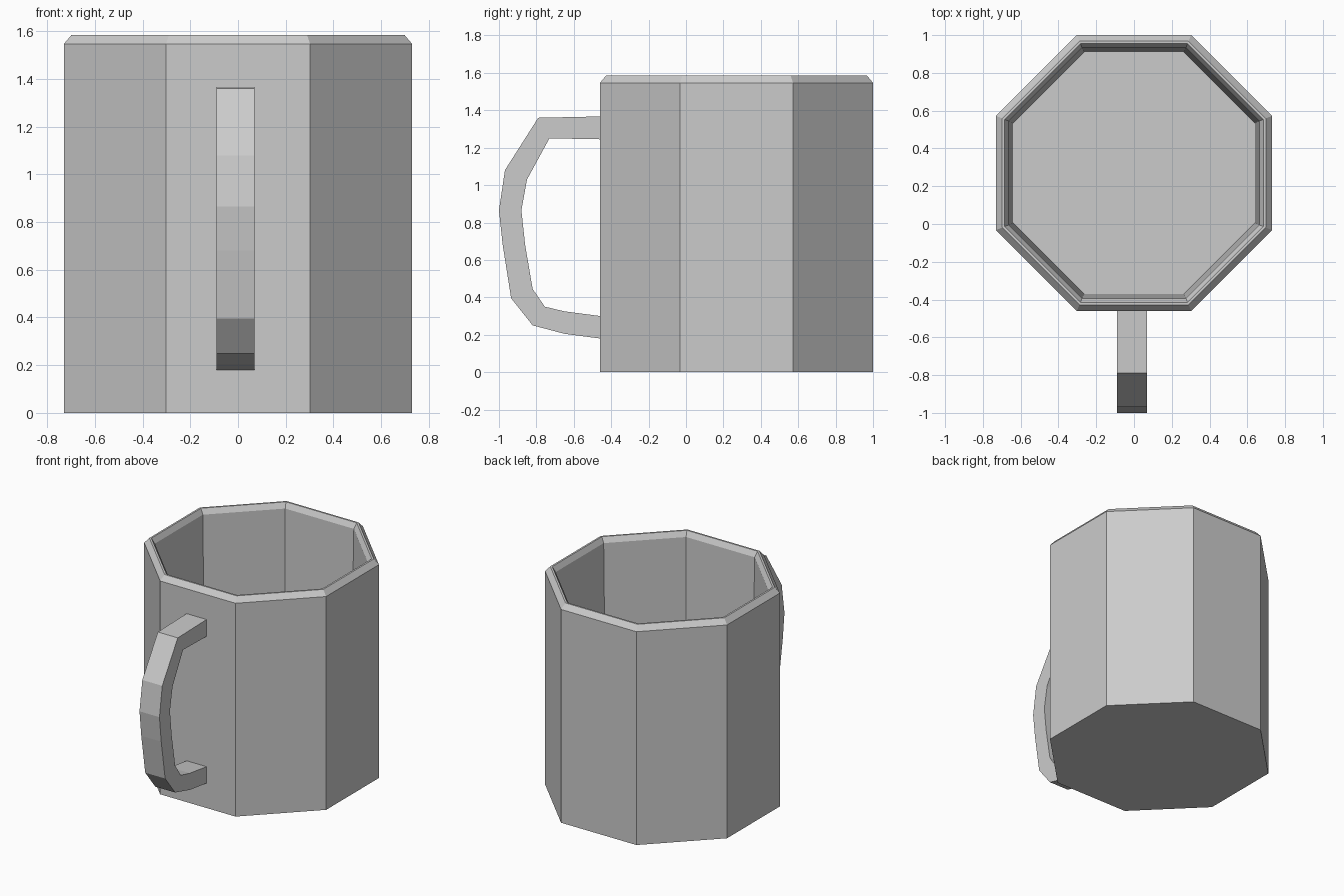
import bpy, bmesh, math

cube = bpy.data.objects.get("Cube")
if cube:
    bpy.data.objects.remove(cube)

grey = bpy.data.materials.new("plain grey")
grey.use_nodes = True
colour = (0.6, 0.6, 0.6, 1)
grey.diffuse_color = colour
grey.node_tree.nodes["Principled BSDF"].inputs["Base Color"].default_value = colour

CENTRE_Y = 0.27
SIDES = 8


def finish(bm, name):
    bmesh.ops.recalc_face_normals(bm, faces=bm.faces)
    mesh = bpy.data.meshes.new(name)
    bm.to_mesh(mesh)
    bm.free()
    mesh.materials.append(grey)
    obj = bpy.data.objects.new(name, mesh)
    bpy.context.collection.objects.link(obj)
    return obj


def ring(bm, apothem, z):
    r = apothem / math.cos(math.pi / SIDES)
    angles = [(i + 0.5) * 2 * math.pi / SIDES for i in range(SIDES)]
    return [bm.verts.new((r * math.cos(a), CENTRE_Y + r * math.sin(a), z)) for a in angles]


# Cup body: wall, bevelled rim, hollow inside and floor as stacked rings
bm = bmesh.new()
profile = [(0.73, 0), (0.73, 1.547), (0.698, 1.585), (0.685, 1.585),
           (0.664, 1.547), (0.64, 0.09)]
rings = [ring(bm, a, z) for a, z in profile]
for low, high in zip(rings, rings[1:]):
    for i in range(SIDES):
        j = (i + 1) % SIDES
        bm.faces.new((low[i], low[j], high[j], high[i]))
bm.faces.new(rings[0])
bm.faces.new(rings[-1])
finish(bm, "cup_body")

# Handle: side outline extruded across its width
outer = [(-0.46, 1.367), (-0.79, 1.36), (-0.968, 1.08), (-1, 0.865),
         (-0.98, 0.68), (-0.935, 0.395), (-0.82, 0.25), (-0.65, 0.205), (-0.46, 0.18)]
inner = [(-0.46, 1.245), (-0.73, 1.25), (-0.85, 1.03), (-0.88, 0.865),
         (-0.86, 0.68), (-0.82, 0.445), (-0.755, 0.35), (-0.65, 0.325), (-0.46, 0.3)]
bm = bmesh.new()
rows = [[bm.verts.new((-0.09, y, z)) for y, z in line] for line in (outer, inner)]
strip = [bm.faces.new((rows[0][i], rows[0][i + 1], rows[1][i + 1], rows[1][i]))
         for i in range(len(outer) - 1)]
side = bmesh.ops.extrude_face_region(bm, geom=strip)["geom"]
bmesh.ops.translate(bm, vec=(0.16, 0, 0),
                    verts=[v for v in side if isinstance(v, bmesh.types.BMVert)])
finish(bm, "handle")
